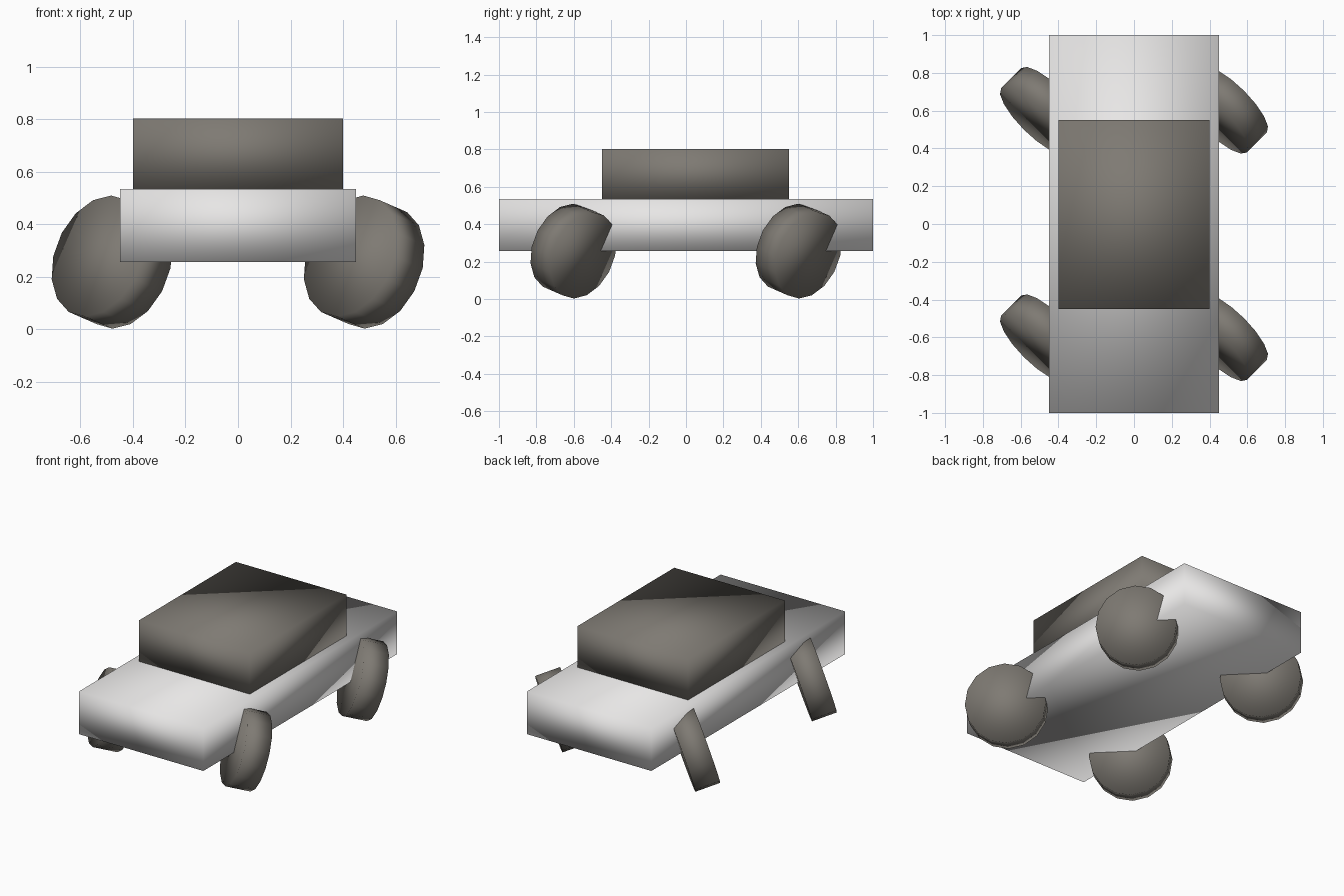
import bpy
from mathutils import Vector

cube = bpy.data.objects.get("Cube")
if cube:
    bpy.data.objects.remove(cube, do_unlink=True)


def make_material(name, rgb):
    mat = bpy.data.materials.new(name)
    mat.use_nodes = True
    colour = (*rgb, 1)
    mat.diffuse_color = colour
    mat.node_tree.nodes["Principled BSDF"].inputs["Base Color"].default_value = colour
    return mat


def finish(name, mat):
    obj = bpy.context.object
    obj.name = name
    obj.data.materials.append(mat)
    # Fully smooth normals give the boxes and wheels their soft shading
    obj.data.shade_smooth()
    return obj


def box(name, low, high, mat):
    low, high = Vector(low), Vector(high)
    bpy.ops.mesh.primitive_cube_add(size=1, location=(low + high) / 2)
    bpy.context.object.scale = high - low
    bpy.ops.object.transform_apply(location=False, rotation=False, scale=True)
    return finish(name, mat)


light_grey = make_material("light grey", (0.8, 0.79, 0.785))
dark_grey = make_material("warm dark grey", (0.21, 0.195, 0.172))

# Body and cabin
box("car_body", (-0.45, -1, 0.257), (0.45, 1, 0.535), light_grey)
box("cabin", (-0.4, -0.45, 0.535), (0.4, 0.55, 0.803), dark_grey)

# Four wheels, all leaning along the same skewed axle direction
axle = Vector((1, 1, -0.437)).to_track_quat("Z", "Y")
for end, y in (("front", -0.602), ("rear", 0.602)):
    for side, x in (("left", 0.48), ("right", -0.48)):
        bpy.ops.mesh.primitive_cylinder_add(
            vertices=16, radius=0.241, depth=0.156,
            location=(x, y, 0.256), rotation=axle.to_euler())
        finish(f"{end}_{side}_wheel", dark_grey)
